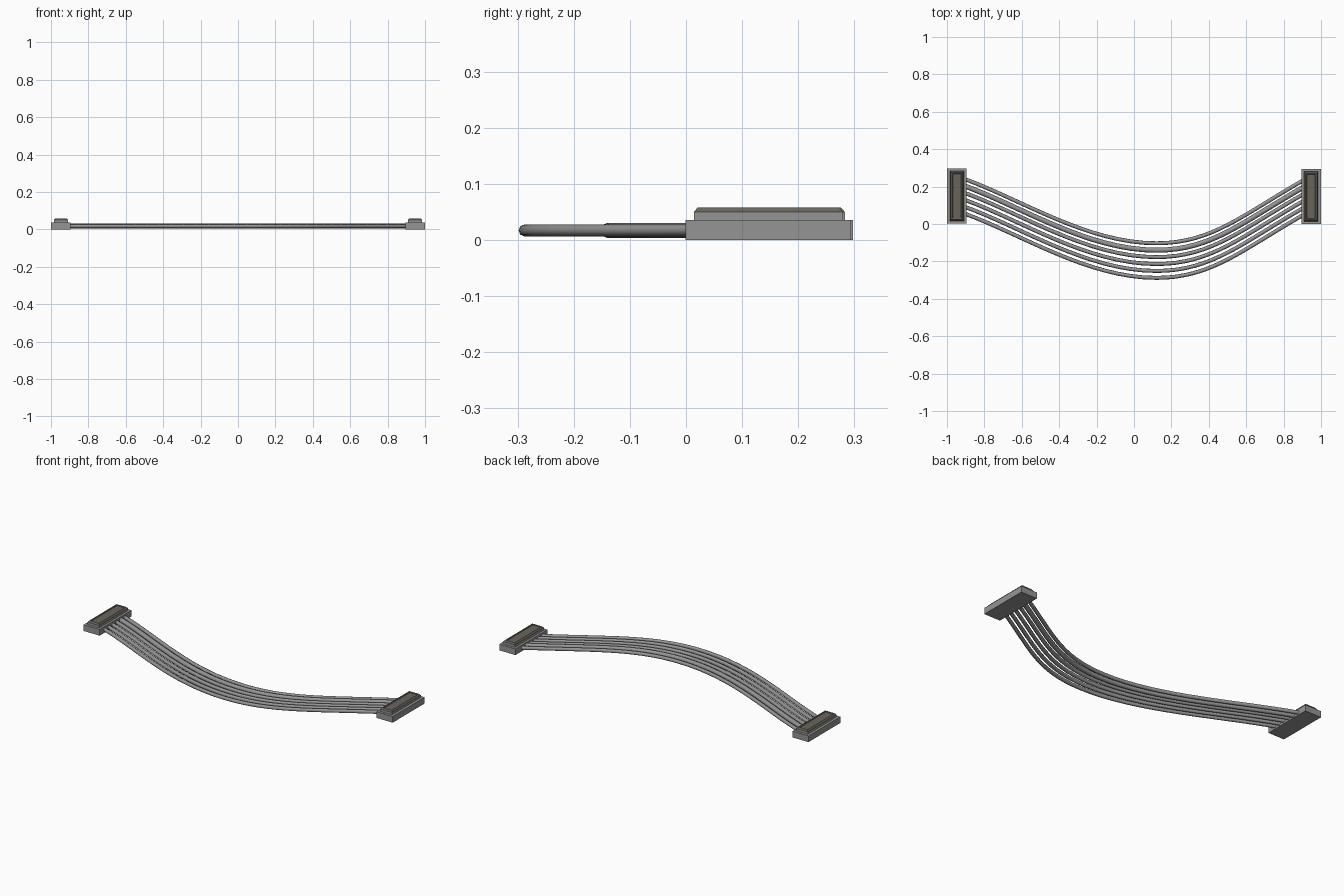
import bpy, bmesh

if "Cube" in bpy.data.objects:
    bpy.data.objects.remove(bpy.data.objects["Cube"])


def material(name, rgb):
    m = bpy.data.materials.new(name)
    m.diffuse_color = (*rgb, 1)
    m.use_nodes = True
    m.node_tree.nodes["Principled BSDF"].inputs["Base Color"].default_value = m.diffuse_color
    return m


GREY = material("mid grey plastic", (0.30, 0.30, 0.30))
BROWN = material("brown grey panel", (0.14, 0.13, 0.105))


def stack(name, x, y, rings, mats):
    """Rectangular rings (half x, half y, z) lofted upwards, with closed ends."""
    bm = bmesh.new()
    loops = [[bm.verts.new((x + sx * hx, y + sy * hy, z))
              for sx, sy in ((-1, -1), (1, -1), (1, 1), (-1, 1))]
             for hx, hy, z in rings]
    bm.faces.new(loops[0][::-1])
    for k, (a, b) in enumerate(zip(loops, loops[1:])):
        for i in range(4):
            j = (i + 1) % 4
            f = bm.faces.new((a[i], a[j], b[j], b[i]))
            f.material_index = mats[k]
    top = bm.faces.new(loops[-1])
    top.material_index = mats[-1]
    me = bpy.data.meshes.new(name)
    bm.to_mesh(me)
    bm.free()
    for m in (GREY, BROWN):
        me.materials.append(m)
    ob = bpy.data.objects.new(name, me)
    bpy.context.collection.objects.link(ob)
    return ob


# connectors: base block, raised collar, chamfered cap with inset panel
for side, s, y in (("left", -1, 0.150), ("right", 1, 0.147)):
    stack(side + "_connector_base", s * 0.948, y,
          [(0.052, 0.1475, 0.0), (0.052, 0.1475, 0.036)], [0, 0])
    # sides grey; chamfer, rim, recess wall and panel brown grey
    stack(side + "_connector_cap", s * 0.947, y,
          [(0.038, 0.133, 0.034), (0.038, 0.133, 0.050),
           (0.031, 0.126, 0.058), (0.024, 0.119, 0.058),
           (0.022, 0.117, 0.055)], [0, 1, 1, 1, 1])

# six parallel wires, each a sagging three-point curve
POINTS = [  # (left handle, point, right handle)
    ((-1.00, 0.275), (-0.91, 0.242), (-0.60, 0.13)),
    ((-0.25, -0.103), (0.12, -0.103), (0.42, -0.103)),
    ((0.58, 0.05), (0.92, 0.242), (1.0, 0.30)),
]
for i in range(6):
    name = "wire_%d" % (i + 1)
    cu = bpy.data.curves.new(name, "CURVE")
    cu.dimensions = "3D"
    cu.resolution_u = 16
    cu.bevel_depth = 0.0135 if i == 1 else 0.0105
    cu.bevel_resolution = 2
    cu.use_fill_caps = True
    sp = cu.splines.new("BEZIER")
    sp.bezier_points.add(2)
    for bp, (l, c, r) in zip(sp.bezier_points, POINTS):
        bp.handle_left_type = bp.handle_right_type = "FREE"
        shift = -0.037 * i
        bp.handle_left = (l[0], l[1] + shift, 0.017)
        bp.co = (c[0], c[1] + shift, 0.017)
        bp.handle_right = (r[0], r[1] + shift, 0.017)
    cu.materials.append(GREY)
    tmp = bpy.data.objects.new("wire_curve", cu)
    bpy.context.collection.objects.link(tmp)
    dg = bpy.context.evaluated_depsgraph_get()
    me = bpy.data.meshes.new_from_object(tmp.evaluated_get(dg))
    bpy.data.objects.remove(tmp)
    ob = bpy.data.objects.new(name, me)
    bpy.context.collection.objects.link(ob)
    for p in me.polygons:
        p.use_smooth = len(p.vertices) == 4
